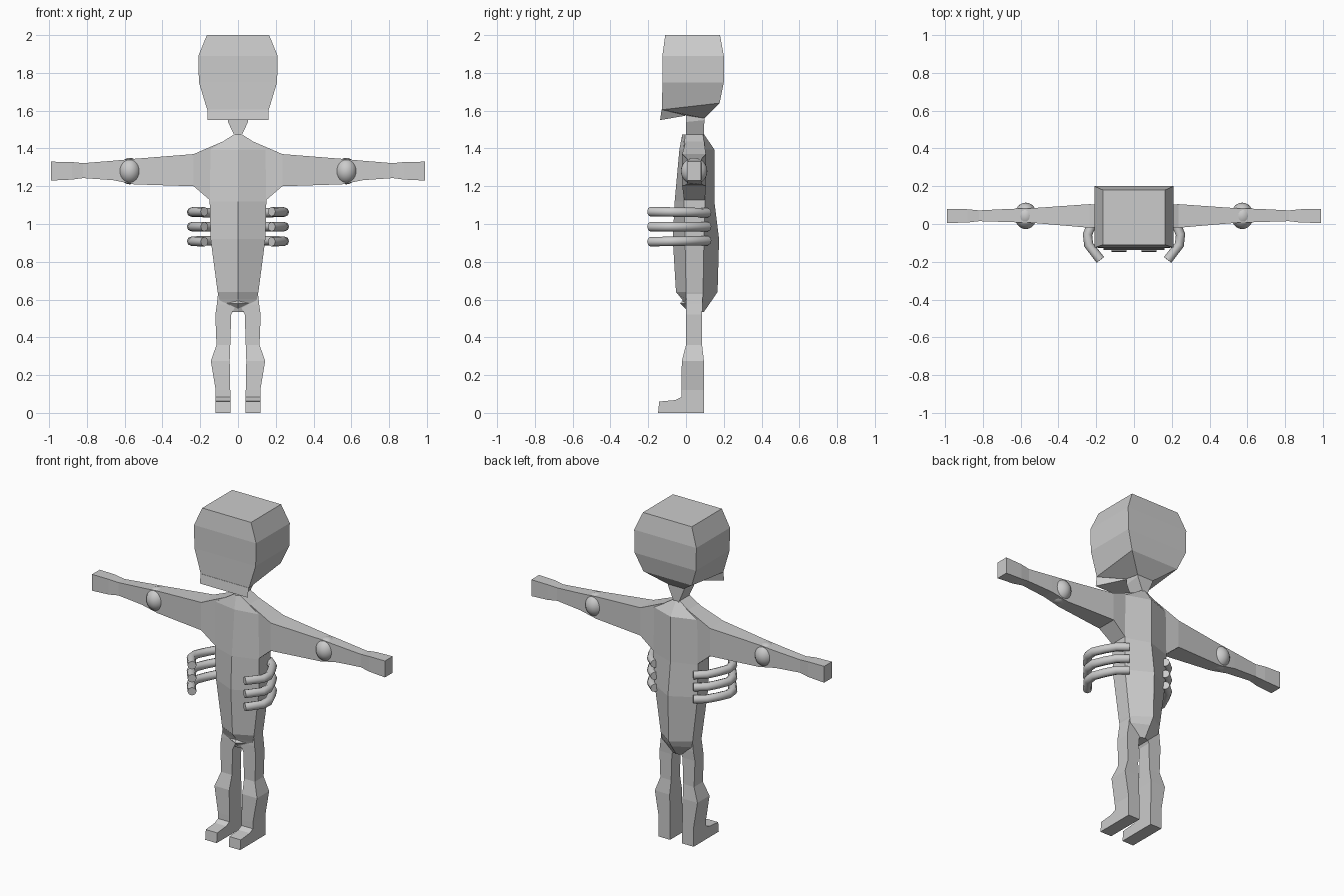
import bpy, bmesh
from mathutils import Matrix

if "Cube" in bpy.data.objects:
    bpy.data.objects.remove(bpy.data.objects["Cube"])

grey = bpy.data.materials.new("light grey")
grey.diffuse_color = (0.6, 0.6, 0.6, 1)
grey.use_nodes = True
grey.node_tree.nodes["Principled BSDF"].inputs["Base Color"].default_value = grey.diffuse_color


def finish(name, bm, mirror=False, smooth=False):
    bmesh.ops.recalc_face_normals(bm, faces=bm.faces)
    for f in bm.faces:
        f.smooth = smooth
    me = bpy.data.meshes.new(name)
    bm.to_mesh(me)
    bm.free()
    me.materials.append(grey)
    ob = bpy.data.objects.new(name, me)
    bpy.context.collection.objects.link(ob)
    if mirror:
        mod = ob.modifiers.new("mirror", 'MIRROR')
        mod.use_mirror_merge = False
    return ob


def loft(name, rings, mirror=False):
    """Skin a list of equal-length point rings and cap both ends."""
    bm = bmesh.new()
    vs = [[bm.verts.new(p) for p in r] for r in rings]
    n = len(vs[0])
    for a, b in zip(vs, vs[1:]):
        for i in range(n):
            j = (i + 1) % n
            bm.faces.new((a[i], a[j], b[j], b[i]))
    bm.faces.new(vs[0])
    bm.faces.new(vs[-1])
    return finish(name, bm, mirror)


def head_ring(w, yf, zf, yb, zb, wb=None):
    wb = wb or w
    return [(-w, yf, zf), (w, yf, zf), (wb, yb, zb), (-wb, yb, zb)]


# Skull, jaw and neck
loft("head", [head_ring(.165, -.11, 2.0, .18, 2.0),
              head_ring(.21, -.125, 1.89, .2, 1.89),
              head_ring(.207, -.125, 1.75, .2, 1.75),
              head_ring(.163, -.127, 1.605, .178, 1.64),
              head_ring(.055, 0, 1.575, .097, 1.56)])
loft("jaw", [head_ring(.162, -.129, 1.606, 0, 1.6, .06),
             head_ring(.162, -.137, 1.55, -.005, 1.573, .055)])
loft("neck", [head_ring(.055, 0, 1.59, .097, 1.59),
              head_ring(.053, 0, 1.54, .097, 1.55),
              head_ring(.015, 0, 1.46, .095, 1.46)])


# Torso: six-sided, with a ridge down the front and the back
def torso_ring(z, w, yf, y0, y1, yb):
    return [(0, yf, z), (w, y0, z), (w, y1, z),
            (0, yb, z), (-w, y1, z), (-w, y0, z)]


loft("torso", [torso_ring(1.475, .02, -.02, -.005, .09, .095),
               torso_ring(1.395, .145, -.035, -.01, .1, .15),
               torso_ring(1.12, .15, -.06, -.01, .1, .15),
               torso_ring(.92, .145, -.07, -.005, .095, .175),
               torso_ring(.64, .108, -.053, 0, .09, .167),
               torso_ring(.6, .1, -.02, 0, .088, .14),
               torso_ring(.535, .03, .005, .01, .085, .095)])

# Small faceted pelvis
bm = bmesh.new()
bmesh.ops.create_uvsphere(bm, u_segments=4, v_segments=2, radius=1,
                          matrix=Matrix.Translation((0, 0, .58))
                          @ Matrix.Diagonal((.06, .032, .03, 1)))
finish("pelvis", bm)

# Arms: x, z range, y range
arm = [(.06, 1.15, 1.445, 0, .095), (.147, 1.125, 1.408, -.01, .1),
       (.235, 1.2, 1.37, -.02, .105), (.55, 1.21, 1.345, .007, .083),
       (.66, 1.232, 1.335, .01, .08), (.82, 1.243, 1.322, .015, .072),
       (.88, 1.235, 1.328, .008, .078), (.99, 1.23, 1.33, .005, .08)]
loft("arm", [[(x, y0, z0), (x, y1, z0), (x, y1, z1), (x, y0, z1)]
             for x, z0, z1, y0, y1 in arm], mirror=True)

# Elbow balls
bm = bmesh.new()
bmesh.ops.create_uvsphere(bm, u_segments=24, v_segments=14, radius=1,
                          matrix=Matrix.Translation((.573, .043, 1.28))
                          @ Matrix.Diagonal((.06, .07, .07, 1)))
finish("elbow", bm, mirror=True, smooth=True)

# Legs: z, x range, y range
leg = [(.63, .005, .106, .003, .088), (.575, .008, .112, 0, .088),
       (.52, .036, .12, 0, .085), (.36, .041, .114, 0, .085),
       (.275, .044, .144, -.022, .095), (.12, .041, .118, -.025, .095),
       (0, .041, .118, -.025, .095)]
loft("leg", [[(x0, y0, z), (x1, y0, z), (x1, y1, z), (x0, y1, z)]
             for z, x0, x1, y0, y1 in leg], mirror=True)

# Feet
foot = [(.05, 0), (.05, .085), (-.025, .083), (-.055, .068), (-.142, .06), (-.148, 0)]
loft("foot", [[(x, y, z) for y, z in foot] for x in (.041, .118)], mirror=True)

# Ribs: three bent tubes per side
path = [(.13, .115), (.185, .07), (.218, .01), (.246, -.055), (.24, -.11), (.178, -.19)]
for side, label in ((1, "right"), (-1, "left")):
    for k in range(3):
        cu = bpy.data.curves.new("rib", 'CURVE')
        cu.dimensions = '3D'
        cu.bevel_depth = .025
        cu.bevel_resolution = 2
        cu.use_fill_caps = True
        sp = cu.splines.new('POLY')
        sp.points.add(len(path) - 1)
        for p, (x, y) in zip(sp.points, path):
            p.co = (side * x, y, 1.063 - .077 * k - .02 * (y + .05) * (1 - k), 1)
        cu.materials.append(grey)
        ob = bpy.data.objects.new(f"{label}_rib_{k + 1}", cu)
        bpy.context.collection.objects.link(ob)
